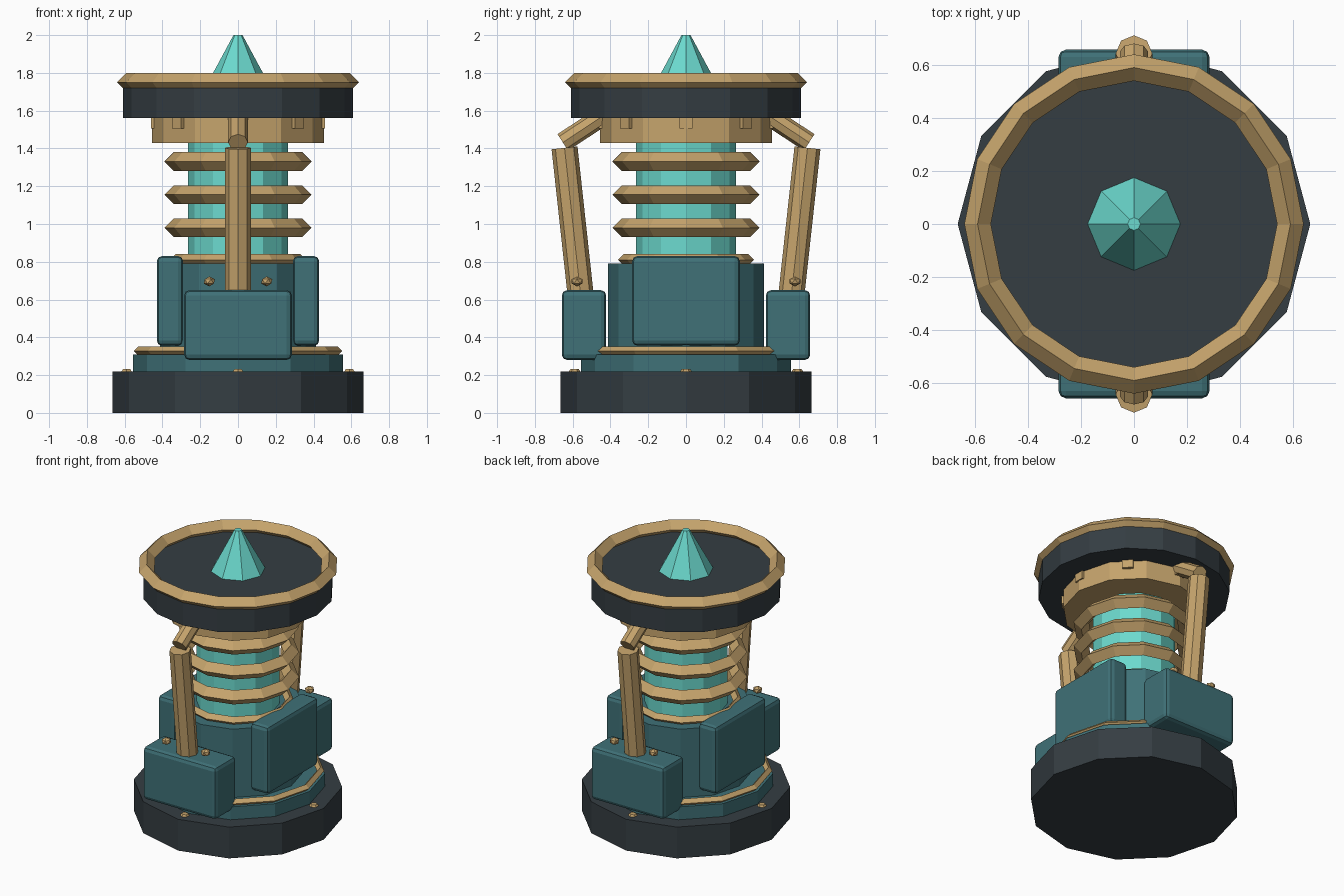
import bpy, bmesh
from math import cos, sin, pi
from mathutils import Vector, Matrix

if "Cube" in bpy.data.objects:
    bpy.data.objects.remove(bpy.data.objects["Cube"])


def material(name, color):
    m = bpy.data.materials.new(name)
    m.diffuse_color = (*color, 1)
    m.use_nodes = True
    m.node_tree.nodes["Principled BSDF"].inputs["Base Color"].default_value = m.diffuse_color
    return m


DARK = material("dark_metal", (0.035, 0.047, 0.055))
TEAL = material("teal_paint", (0.05, 0.165, 0.185))
GOLD = material("brass", (0.56, 0.37, 0.15))
CYAN = material("glowing_core", (0.15, 0.70, 0.62))


def finish(name, bm, mat):
    bmesh.ops.recalc_face_normals(bm, faces=bm.faces)
    me = bpy.data.meshes.new(name)
    bm.to_mesh(me)
    bm.free()
    me.materials.append(mat)
    ob = bpy.data.objects.new(name, me)
    bpy.context.collection.objects.link(ob)
    return ob


def tube(name, a, b, r1, mat, sides=12, r2=None):
    """Solid prism or cone from point a to point b."""
    a, b = Vector(a), Vector(b)
    d = b - a
    bm = bmesh.new()
    rot = Matrix.Rotation(0, 4, 'X') if d.xy.length < 1e-6 else d.to_track_quat('Z', 'Y').to_matrix().to_4x4()
    bmesh.ops.create_cone(bm, cap_ends=True, segments=sides, radius1=r1,
                          radius2=r1 if r2 is None else r2, depth=d.length,
                          matrix=Matrix.Translation((a + b) / 2) @ rot)
    # vertices of every prism lie on the x and y axes
    return finish(name, bm, mat)


def disc(name, z0, z1, r, mat, sides=12, r2=None):
    return tube(name, (0, 0, z0), (0, 0, z1), r, mat, sides, r2)


def ring(name, z, major, minor, sides=12):
    """Ring with a diamond cross-section."""
    bm = bmesh.new()
    loops = []
    for i in range(sides):
        t = 2 * pi * i / sides
        loops.append([bm.verts.new(((major + minor * cos(p)) * cos(t),
                                    (major + minor * cos(p)) * sin(t),
                                    z + minor * sin(p)))
                      for p in (0, pi / 2, pi, 3 * pi / 2)])
    for i in range(sides):
        a, b = loops[i], loops[(i + 1) % sides]
        for j in range(4):
            k = (j + 1) % 4
            bm.faces.new((a[j], b[j], b[k], a[k]))
    return finish(name, bm, GOLD)


def box(name, center, size, mat, angle=0, bevel=0):
    bm = bmesh.new()
    bmesh.ops.create_cube(bm, size=1, matrix=Matrix.Rotation(angle, 4, 'Z')
                          @ Matrix.Translation(center) @ Matrix.Diagonal((*size, 1)))
    if bevel:
        bmesh.ops.bevel(bm, geom=bm.edges[:], offset=bevel, segments=2,
                        profile=0.5, affect='EDGES')
    return finish(name, bm, mat)


# Base and lower drum
disc("base", 0, 0.22, 0.665, DARK)
disc("base_step", 0.22, 0.31, 0.555, TEAL)
ring("base_trim", 0.328, 0.527, 0.024)
disc("drum", 0.30, 0.79, 0.413, TEAL)
ring("drum_trim", 0.81, 0.33, 0.03)

# Core with coil rings
disc("core", 0.78, 1.45, 0.265, CYAN)
for i, z in enumerate((0.98, 1.155, 1.33)):
    ring(f"coil_ring_{i + 1}", z, 0.34, 0.05)

# Collar, top plate and tip
disc("collar", 1.43, 1.565, 0.455, GOLD)
disc("top_plate", 1.56, 1.72, 0.61, DARK, 16)
ring("top_rim", 1.75, 0.59, 0.05, 16)
disc("tip", 1.72, 2.0, 0.175, CYAN, 8, 0.024)

# Small lugs around the collar
for i in range(8):
    box(f"collar_lug_{i + 1}", (0.435, 0, 1.54), (0.05, 0.07, 0.07), GOLD, i * pi / 4)

# Base bolts
for i in range(4):
    x, y = 0.59 * cos(i * pi / 2), 0.59 * sin(i * pi / 2)
    tube(f"base_bolt_{i + 1}", (x, y, 0.21), (x, y, 0.232), 0.037, GOLD, 6, 0.022)

# Side housings
for s, side in ((-1, "left"), (1, "right")):
    box(f"{side}_housing", (s * 0.36, 0, 0.593), (0.14, 0.57, 0.475), TEAL, bevel=0.028)

# Front and back housings, each with a bent strut and two bolts
for s, side in ((-1, "front"), (1, "back")):
    box(f"{side}_housing", (0, s * 0.54, 0.465), (0.57, 0.235, 0.37), TEAL, bevel=0.028)
    tube(f"{side}_strut", (0, s * 0.553, 0.58), (0, s * 0.643, 1.403), 0.069, GOLD, 8)
    tube(f"{side}_strut_arm", (0, s * 0.652, 1.432), (0, s * 0.42, 1.585), 0.052, GOLD, 8)
    for x in (-0.152, 0.152):
        bm = bmesh.new()
        bmesh.ops.create_icosphere(bm, subdivisions=1, radius=0.033,
                                   matrix=Matrix.Translation((x, s * 0.577, 0.696))
                                   @ Matrix.Diagonal((1, 1, 0.8, 1)))
        finish(f"{side}_housing_bolt", bm, GOLD)
